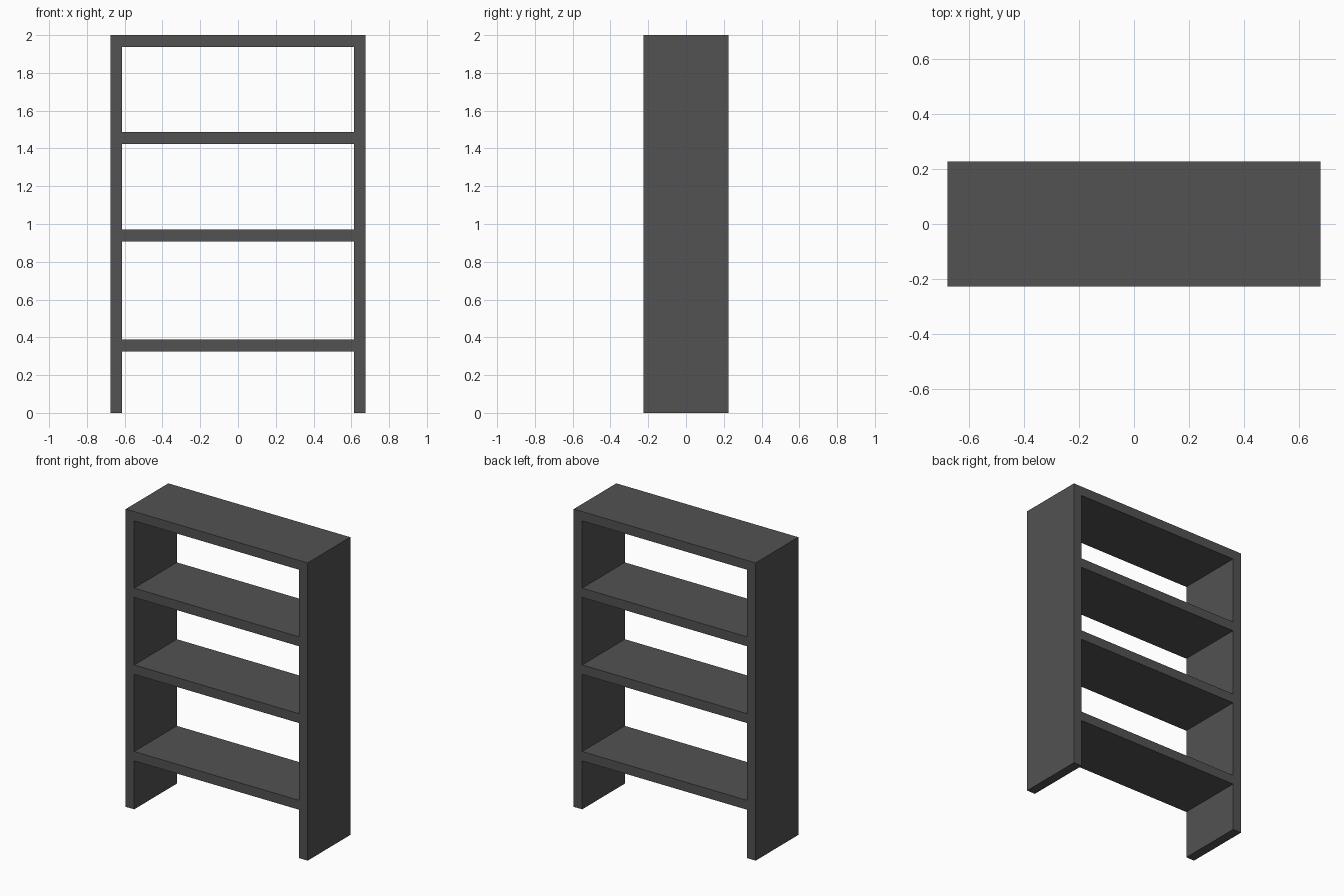
import bpy, bmesh

if "Cube" in bpy.data.objects:
    bpy.data.objects.remove(bpy.data.objects["Cube"])

W, D, H, T = 0.676, 0.226, 2.0, 0.063   # half width, half depth, height, board thickness

mat = bpy.data.materials.new("charcoal grey")
mat.diffuse_color = (0.085, 0.085, 0.085, 1)
mat.use_nodes = True
mat.node_tree.nodes["Principled BSDF"].inputs["Base Color"].default_value = mat.diffuse_color


def extrude_profile(name, points):
    """Extrude an x-z outline through the full depth of the bookcase."""
    bm = bmesh.new()
    face = bm.faces.new([bm.verts.new((x, -D, z)) for x, z in points])
    new = bmesh.ops.extrude_face_region(bm, geom=[face], use_keep_orig=True)["geom"]
    verts = [v for v in new if isinstance(v, bmesh.types.BMVert)]
    bmesh.ops.translate(bm, verts=verts, vec=(0, 2 * D, 0))
    bmesh.ops.recalc_face_normals(bm, faces=bm.faces)
    mesh = bpy.data.meshes.new(name)
    bm.to_mesh(mesh)
    bm.free()
    mesh.materials.append(mat)
    obj = bpy.data.objects.new(name, mesh)
    bpy.context.collection.objects.link(obj)
    return obj


# Outer frame: two uprights joined by the top board, open front and back
I = W - T
extrude_profile("frame", [(-W, 0), (-I, 0), (-I, H - T), (I, H - T),
                          (I, 0), (W, 0), (W, H), (-W, H)])

# Shelves fitted between the uprights (heights of their upper faces)
for name, top in (("lower_shelf", 0.388), ("middle_shelf", 0.97), ("upper_shelf", 1.486)):
    extrude_profile(name, [(-I, top - T), (I, top - T), (I, top), (-I, top)])
